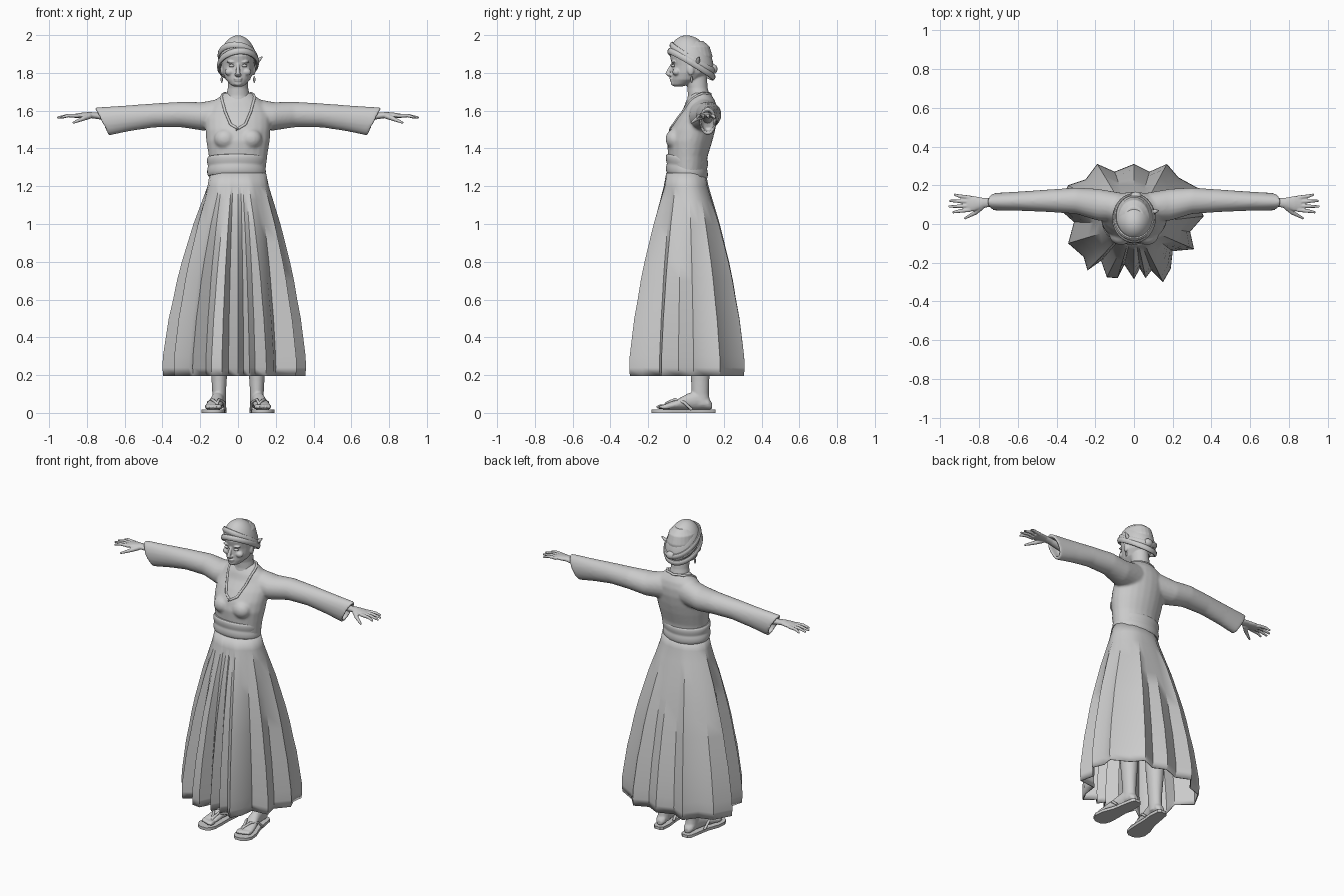
import bpy, bmesh, math
from mathutils import Vector as V

cube = bpy.data.objects.get("Cube")
if cube:
    bpy.data.objects.remove(cube, do_unlink=True)

grey = bpy.data.materials.new("plain_grey")
grey.use_nodes = True
grey.diffuse_color = (0.6, 0.6, 0.6, 1)
grey.node_tree.nodes["Principled BSDF"].inputs["Base Color"].default_value = grey.diffuse_color


# ---------- helpers: every part is a loft through rings of points ----------
def ring(c, u, v, n=20):
    c, u, v = V(c), V(u), V(v)
    return [c + u * math.cos(math.tau * i / n) + v * math.sin(math.tau * i / n) for i in range(n)]


def level(z, w, front, back, x=0, tilt=0, n=24):
    """Horizontal ring given its half width and front and back depth."""
    return ring((x, (front + back) / 2, z), (w, 0, 0), (0, (back - front) / 2, tilt), n)


def ball(c, u, v, w, start=-90, steps=9, n=20):
    """Ellipsoid, or a dome when start is 0."""
    rings = []
    for i in range(steps + 1):
        a = math.radians(start + (89 - start) * i / steps)
        rings.append(ring(V(c) + V(w) * math.sin(a), V(u) * math.cos(a), V(v) * math.cos(a), n))
    return rings


def egg(c, rx, ry, rz, n=16):
    return ball(c, (rx, 0, 0), (0, ry, 0), (0, 0, rz), n=n)


def tube(points, radii, up=(0, 0, 1), flat=1, closed=False, n=10):
    pts = [V(p) for p in points]
    last, rings = len(pts) - 1, []
    for i, p in enumerate(pts):
        if closed:
            d = pts[(i + 1) % len(pts)] - pts[i - 1]
        else:
            d = pts[min(i + 1, last)] - pts[max(i - 1, 0)]
        side = d.cross(V(up)).normalized()
        r = radii[i] if isinstance(radii, (list, tuple)) else radii
        rings.append(ring(p, side * r, side.cross(d).normalized() * r * flat, n))
    return rings + rings[:1] if closed else rings


def flip(rings, s):
    return [[V((p.x * s, p.y, p.z)) for p in r] for r in rings]


def build(name, lofts, voxel=0, soften=0, subsurf=0, caps=True, shell=0, angle=50):
    bm = bmesh.new()
    for rings in lofts:
        rows = [[bm.verts.new(p) for p in r] for r in rings]
        for a, b in zip(rows, rows[1:]):
            for i in range(len(a)):
                bm.faces.new((a[i - 1], a[i], b[i], b[i - 1]))
        if caps:
            bm.faces.new(rows[0])
            bm.faces.new(rows[-1])
    bmesh.ops.recalc_face_normals(bm, faces=bm.faces)
    me = bpy.data.meshes.new(name)
    bm.to_mesh(me)
    bm.free()
    me.materials.append(grey)
    ob = bpy.data.objects.new(name, me)
    bpy.context.collection.objects.link(ob)
    bpy.ops.object.select_all(action='DESELECT')
    ob.select_set(True)
    bpy.context.view_layer.objects.active = ob
    bpy.ops.object.shade_smooth_by_angle(angle=math.radians(angle))
    if subsurf:
        ob.modifiers.new("round", 'SUBSURF').levels = subsurf
        ob.modifiers["round"].render_levels = subsurf
    if voxel:
        m = ob.modifiers.new("fuse", 'REMESH')
        m.mode, m.voxel_size, m.use_smooth_shade = 'VOXEL', voxel, True
    if soften:
        m = ob.modifiers.new("soften", 'SMOOTH')
        m.factor, m.iterations = 0.5, soften
    if shell:
        ob.modifiers.new("shell", 'SOLIDIFY').thickness = shell
    return ob


# ---------- bodice with wide, hollow sleeves ----------
torso = [level(*r) for r in (
    (1.27, .145, -.09, .105), (1.36, .155, -.095, .115), (1.44, .168, -.1, .14),
    (1.50, .172, -.085, .155), (1.56, .175, -.05, .165), (1.61, .165, -.015, .165),
    (1.65, .13, .0, .155), (1.675, .095, .015, .14), (1.695, .075, .03, .125))]
parts = [torso]


def cuff(top, low, y, w, k=1, shift=0):
    """Ring across the arm; top and low are (x, z)."""
    c = V(((top[0] + low[0]) / 2 - shift, y, (top[1] + low[1]) / 2))
    return ring(c, V(((top[0] - low[0]) / 2, 0, (top[1] - low[1]) / 2)) * k, (0, w * k, 0))


mouth = ((.76, 1.617), (.685, 1.468), .115, .045)
sleeve = [cuff((x, t), (x - lean, b), y, w) for x, t, b, y, w, lean in (
    (.06, 1.67, 1.5, .085, .075, 0), (.19, 1.645, 1.495, .1, .082, 0),
    (.3, 1.647, 1.512, .12, .068, 0), (.45, 1.638, 1.512, .12, .058, .01),
    (.6, 1.627, 1.492, .118, .05, .03))]
sleeve += [cuff(*mouth), cuff(*mouth, k=.75), cuff(*mouth, k=.65, shift=.07)]
for s in (1, -1):
    parts += [flip(sleeve, s), egg((s * .068, -.057, 1.45), .06, .052, .055)]
bodice = build("bodice", parts, voxel=.008, soften=6)

# collar edge, laid on the bodice surface
bpy.context.view_layer.update()
surface = bodice.evaluated_get(bpy.context.evaluated_depsgraph_get())
half = [V(p) for p in ((0, .13, 1.69), (.06, .11, 1.69), (.085, .05, 1.67), (.07, -.02, 1.6),
                       (.04, -.07, 1.53), (-.01, -.09, 1.5))]
steps = [a.lerp(b, i / 5) for a, b in zip(half, half[1:]) for i in range(5)] + [half[-1]]
path = steps + [V((-p.x, p.y, p.z)) for p in reversed(steps[1:-1])]
path = [surface.closest_point_on_mesh(p)[1] for p in path]
build("collar", [tube(path, .007, closed=True, n=8)], caps=False)

# ---------- sash with two soft folds ----------
sash = [level(z, .15 + g, -.1 - g, .11 + g, -.008, -.015) for z, g in (
    (1.25, -.01), (1.25, .002), (1.27, .008), (1.295, .006), (1.305, .001),
    (1.32, .007), (1.345, .009), (1.357, .003), (1.357, -.01))]
build("sash", [sash], subsurf=1)

# ---------- pleated skirt: an oval waist spreading to a folded hem ----------
hem = [V((x, y, 0)) for x, y in (
    (.36, .04), (.33, .11), (.34, .18), (.23, .24), (.17, .31), (.08, .27), (0, .31),
    (-.1, .27), (-.19, .31), (-.25, .23), (-.34, .2), (-.4, .09), (-.31, .01), (-.34, -.1),
    (-.26, -.17), (-.24, -.24), (-.17, -.19), (-.14, -.275), (-.085, -.28), (-.05, -.21),
    (0, -.285), (.03, -.23), (.06, -.28), (.09, -.24), (.15, -.3), (.19, -.23), (.2, -.14),
    (.31, -.13), (.29, -.04))]
skirt = []
for z, f in ((1.27, 0), (1.2, .07), (1.13, .17), (1.0, .36), (.9, .48), (.8, .6), (.7, .7),
             (.6, .78), (.5, .87), (.4, .93), (.3, .99), (.24, 1), (.195, .985)):
    row = []
    for p in hem:
        a = math.atan2(p.y / .11, p.x / .15)
        q = V((.15 * math.cos(a), .105 * math.sin(a), 0)).lerp(p, f)
        row.append(V((q.x, q.y, z)))
    skirt.append(row)
build("skirt", [skirt], caps=False, shell=.006, angle=38)

# ---------- head, neck and face ----------
skull = [level(*r) for r in (
    (1.728, .022, -.062, -.02), (1.738, .04, -.074, .02), (1.765, .065, -.076, .08),
    (1.80, .08, -.076, .12), (1.84, .086, -.074, .135), (1.89, .09, -.085, .14),
    (1.94, .08, -.072, .125), (1.97, .05, -.03, .09))]
neck = [level(*r) for r in ((1.62, .075, 0, .13), (1.68, .062, .01, .125),
                            (1.72, .054, .008, .115), (1.78, .052, -.01, .11))]
nose = tube([(0, -.07, 1.85), (0, -.087, 1.82), (0, -.098, 1.795), (0, -.085, 1.785)],
            [.008, .01, .013, .009], up=(0, 1, 0))
face = [skull, neck, nose, egg((0, -.068, 1.745), .022, .012, .014),
        egg((0, -.079, 1.77), .024, .009, .005), egg((0, -.077, 1.76), .02, .009, .006)]
for s in (1, -1):
    face += [egg((s * .011, -.085, 1.79), .008, .011, .007),
             egg((s * .035, -.066, 1.858), .026, .013, .007),
             egg((s * .045, -.05, 1.805), .026, .022, .02),
             egg((s * .084, .025, 1.815), .009, .018, .028)]
build("head", face, voxel=.0045, soften=3)
for s, side in ((1, "left"), (-1, "right")):
    build(side + "_eye", [egg((s * .034, -.068, 1.838), .015, .011, .008)])
    build(side + "_earring", [egg((s * .086, .03, 1.765), .006, .006, .018)])

# ---------- head wrap: tilted dome, folded bands, knot ----------
mid, across, along, rise = V((0, .028, 1.843)), V((.103, 0, 0)), V((0, .118, -.07)), V((0, .03, .14))
wrap = ball(mid, across, along, rise, start=0, n=28)
build("head_wrap", [wrap], subsurf=1)
for name, h, k, turn in (("lower_band", .02, .99, .01), ("upper_band", .27, .955, -.012)):
    loop = ring(mid + rise * h, across * k + V((0, 0, turn)), along * k, 32)
    build(name, [tube(loop, .01, up=rise, flat=1.7, closed=True)], caps=False)
build("knot", [egg((.01, .145, 1.82), .03, .022, .025)])
build("wrap_tail", [tube([(.09, .06, 1.85), (.112, .065, 1.87), (.128, .07, 1.885)],
                         [.012, .01, .003])])

# ---------- hands, legs, feet and sandals ----------
for s, side in ((1, "left"), (-1, "right")):
    palm = [ring((x, y, z), (0, w, 0), (0, 0, t)) for x, y, z, w, t in (
        (.64, .115, 1.555, .027, .024), (.74, .112, 1.572, .022, .017), (.785, .108, 1.577, .028, .016),
        (.83, .105, 1.575, .04, .014), (.865, .105, 1.572, .039, .011))]
    hand = [palm]
    for y, spread, reach in ((.073, -.013, .938), (.094, -.004, .958), (.115, .005, .955), (.136, .016, .93)):
        hand.append(tube([(.845, y, 1.573), (.9, y + spread * .5, 1.574), (reach, y + spread, 1.563)],
                         [.011, .0095, .006]))
    hand.append(tube([(.785, .09, 1.572), (.82, .058, 1.558), (.875, .028, 1.535)], [.016, .012, .006]))
    build(side + "_hand", [flip(h, s) for h in hand], voxel=.004, soften=2)

    leg = [level(z, w, y - d, y + d, x) for z, x, w, y, d in (
        (.04, .1, .036, .085, .045), (.1, .1, .036, .075, .046), (.17, .1, .04, .075, .048),
        (.33, .1, .053, .075, .06), (.5, .1, .052, .06, .055), (.75, .095, .068, .045, .07),
        (1.0, .085, .08, .03, .08), (1.15, .075, .07, .02, .08))]
    foot = [ring((x, y, .018 + h / 2), (w, 0, 0), (0, 0, h / 2), 16) for y, x, w, h in (
        (.138, .1, .018, .035), (.12, .1, .032, .06), (.06, .104, .035, .1), (.01, .112, .036, .085),
        (-.05, .124, .043, .052), (-.1, .131, .046, .034), (-.118, .132, .042, .024))]
    limb = [leg, foot]
    for i in range(5):
        x, y = .097 + .0175 * i, -.132 + .007 * abs(i - .6)
        limb.append(egg((x, y, .032), .011 - .001 * i, .03, .014))
    build(side + "_leg", [flip(r, s) for r in limb], voxel=.006, soften=3)

    # sole outline runs down one edge and back up the other
    outline = ((.155, .1, .018), (.14, .1, .034), (.08, .103, .042), (0, .114, .045), (-.07, .127, .058),
               (-.13, .132, .06), (-.165, .13, .045), (-.182, .127, .02))
    edge = [(x + w, y) for y, x, w in outline] + [(x - w, y) for y, x, w in reversed(outline)]
    sole = [[V((x, y, z)) for x, y in edge] for z in (0, .018)]
    build(side + "_sandal_sole", [flip(sole, s)], angle=40)

    straps = [tube([(.111, -.115, .02), (.111, -.105, .05), (.118 + k * .018, -.06, .071),
                    (.115 + k * .042, -.01, .055), (.112 + k * .043, .03, .018)],
                   .008, up=(1, 0, 0), n=8) for k in (1, -1)]
    build(side + "_sandal_straps", [flip(r, s) for r in straps])
